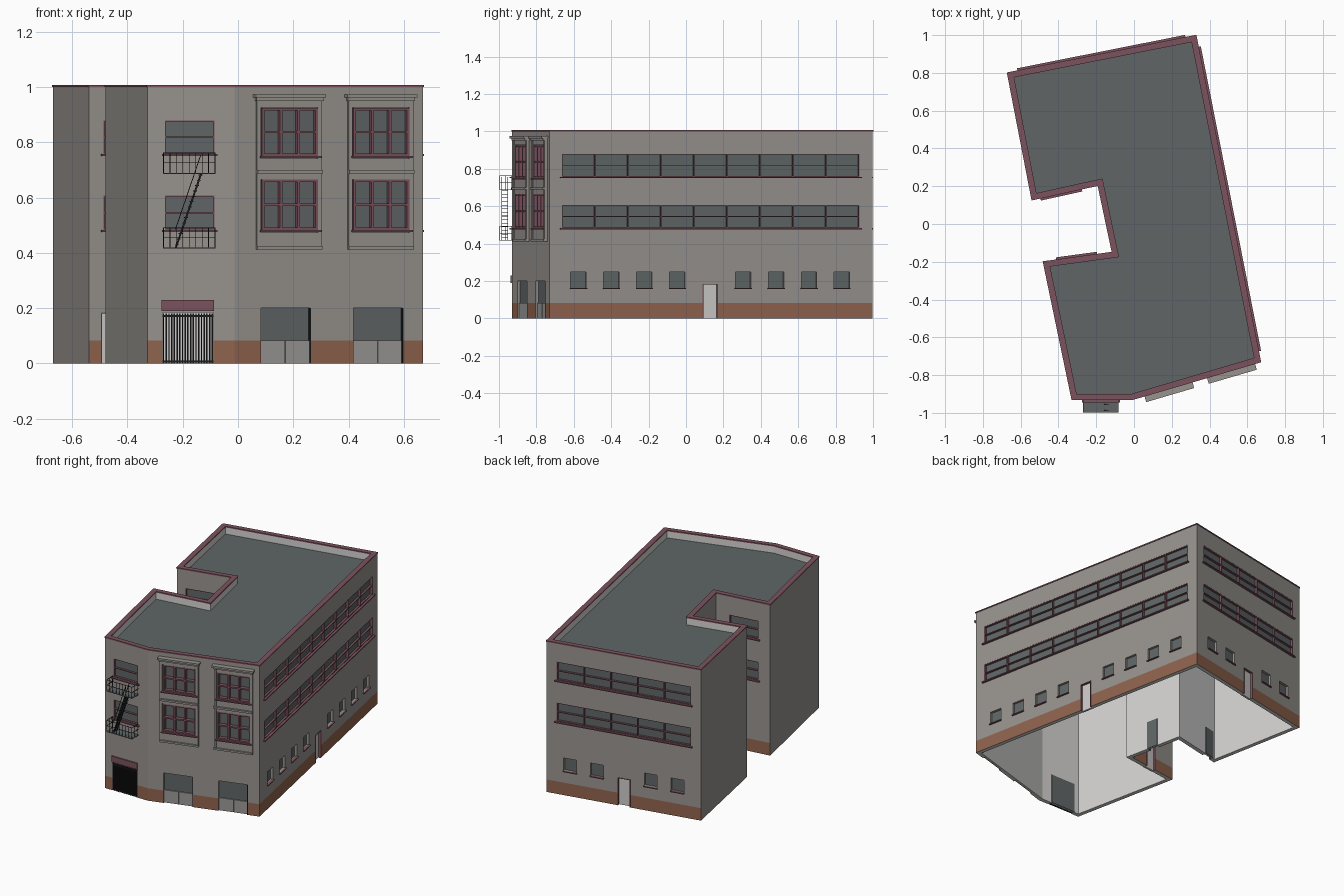
import bpy, bmesh
from mathutils import Vector

cube = bpy.data.objects.get("Cube")
if cube:
    bpy.data.objects.remove(cube, do_unlink=True)

# Palette
PALETTE = [("wall_taupe", (0.31, 0.29, 0.27)), ("brick_band", (0.28, 0.125, 0.075)),
           ("interior_white", (0.66, 0.65, 0.64)), ("slate_glass", (0.115, 0.13, 0.132)),
           ("door_grey", (0.6, 0.59, 0.58)), ("maroon_trim", (0.2, 0.085, 0.11)),
           ("black_iron", (0.012, 0.013, 0.015)), ("panel_grey", (0.32, 0.315, 0.31))]
MATS = []
for label, rgb in PALETTE:
    m = bpy.data.materials.new(label)
    m.use_nodes = True
    m.diffuse_color = (*rgb, 1)
    bsdf = next(n for n in m.node_tree.nodes if n.type == 'BSDF_PRINCIPLED')
    bsdf.inputs["Base Color"].default_value = (*rgb, 1)
    bsdf.inputs["Roughness"].default_value = 0.8
    MATS.append(m)
WALL, BRICK, INSIDE, GLASS, DOOR, TRIM, IRON, PANEL = range(len(MATS))

# Footprint, counter-clockwise from the back corner on the -x side
PLAN = [Vector(p) for p in [(-.67, .8), (-.54, .128), (-.19, .205), (-.115, -.15), (-.48, -.2),
                            (-.328, -.93), (-.012, -.93), (.67, -.73), (.328, .998)]]
N = len(PLAN)
NOTCH_BACK, NOTCH_END, NOTCH_FRONT, FRONT, BAY, LONG, REAR = 1, 2, 3, 5, 6, 7, 8
TOP, BAND, THICK = 1.0, 0.083, 0.027


def frame(i):
    p, q = PLAN[i], PLAN[(i + 1) % N]
    d = (q - p).normalized()
    return p, d, Vector((d.y, -d.x))


def offset(t):
    out = []
    for i in range(N):
        a, b = frame(i - 1 if i else N - 1)[2], frame(i)[2]
        out.append(PLAN[i] + (a + b) * (t / (1 + a.dot(b))))
    return out


def finish(name, bm, mats):
    bmesh.ops.recalc_face_normals(bm, faces=bm.faces)
    me = bpy.data.meshes.new(name)
    bm.to_mesh(me)
    bm.free()
    for k in mats:
        me.materials.append(MATS[k])
    ob = bpy.data.objects.new(name, me)
    bpy.context.scene.collection.objects.link(ob)
    return ob


def ring(name, outer, inner, levels, mats, rule):
    """Closed band between two outlines; rule(wall, level, side) picks the colour."""
    bm = bmesh.new()
    o = [[bm.verts.new((*p, z)) for p in outer] for z in levels]
    n = [[bm.verts.new((*p, z)) for p in inner] for z in (levels[0], levels[-1])]

    def quad(a, b, i, mat):
        j = (i + 1) % N
        bm.faces.new((a[i], a[j], b[j], b[i])).material_index = mat
    for i in range(N):
        for k in range(len(levels) - 1):
            quad(o[k], o[k + 1], i, rule(i, k, "out"))
        quad(n[0], n[1], i, rule(i, 0, "in"))
        quad(o[0], n[0], i, rule(i, 0, "in"))
        quad(o[-1], n[1], i, rule(i, 0, "in"))
    return finish(name, bm, mats)


# Boxes are placed along a wall (u), up (z) and outward (n), gathered per part
PARTS = {}


def box(part, mat, wall, u0, u1, z0, z1, n0, n1, lean=0, back=None):
    bm = PARTS.setdefault(part, (bmesh.new(), mat))[0]
    p, d, out = frame(wall)
    v = [bm.verts.new((*(p + d * (u + (lean if z == z1 else 0)) + out * n), z))
         for n in (n0, n1) for z in (z0, z1) for u in (u0, u1)]
    for k, f in enumerate([(0, 1, 3, 2), (4, 5, 7, 6), (0, 1, 5, 4),
                           (2, 3, 7, 6), (0, 2, 6, 4), (1, 3, 7, 5)]):
        face = bm.faces.new([v[x] for x in f])
        face.material_index = back if back is not None and k == 0 else 0


def recess(wall, u0, u1, z0, z1, back):
    box("recess_cutter", WALL, wall, u0, u1, z0, z1, -.016, .05, back=back)


def window(part, wall, u0, u1, z0, z1, cols=1, rows=1, bar=.005, lift=0):
    """Recessed glass with glazing bars and a sill."""
    recess(wall, u0, u1, z0, z1, GLASS)
    for c in range(cols + 1):
        u = u0 + (u1 - u0 - bar) * c / cols
        box(part, TRIM, wall, u, u + bar, z0, z1, -.015, lift)
    for r in range(rows + 1):
        z = z0 + (z1 - z0 - bar) * r / rows
        box(part, TRIM, wall, u0, u1, z, z + bar, -.015, lift - .001)
    box(part + "_sills", TRIM, wall, u0 - .01, u1 + .01, z0 - .007, z0, -.01, lift + .014)


def small_window(wall, u):
    recess(wall, u - .042, u + .042, .163, .247, GLASS)
    box("small_window_sills", TRIM, wall, u - .046, u + .046, .157, .163, -.01, .01)


def door(wall, u0, u1):
    recess(wall, u0, u1, -.02, .185, DOOR)
    box("inner_doors", GLASS, wall, u0, u1, .001, .19, -THICK - .004, -THICK + .002)
    for u in (u0, u1 - .004):
        box("door_frames", TRIM, wall, u, u + .004, 0, .185, -.014, .002)
    box("door_frames", TRIM, wall, u0, u1, .181, .185, -.014, .002)


FLOORS = ((.483, .607), (.757, .88))

# Shell, coping and roof
shell = ring("walls", PLAN, offset(-THICK), (0, BAND, TOP), range(len(MATS)),
             lambda i, k, s: INSIDE if s == "in" else BRICK if k == 0 and i not in (0, 4) else WALL)
ring("roof_coping", offset(.003), offset(-THICK - .003), (TOP, TOP + .008), [TRIM], lambda *a: 0)
bm = bmesh.new()
base = bm.faces.new([bm.verts.new((*p, .935)) for p in offset(-THICK + .002)])
base.material_index = 1
lid = bmesh.ops.extrude_face_region(bm, geom=[base], use_keep_orig=True)["geom"]
for g in lid:
    if isinstance(g, bmesh.types.BMVert):
        g.co.z += .02
    elif isinstance(g, bmesh.types.BMFace):
        g.material_index = 0
finish("roof", bm, [GLASS, INSIDE])

# Long side and rear: ribbon windows, small windows and a door
for z0, z1 in FLOORS:
    window("ribbon_windows", LONG, .067, 1.69, z0, z1, 9, 2)
    window("rear_windows", REAR, .066, .953, z0, z1, 5, 2)
    window("notch_windows", NOTCH_BACK, .055, .26, z0, z1, 1, 2)
    window("notch_windows", NOTCH_FRONT, .09, .29, z0, z1, 1, 2)
    window("front_windows", FRONT, .063, .243, z0, z1, 1, 2)
for k in range(9):
    if k != 4:
        small_window(LONG, .158 + .1795 * k)
for k in range(5):
    if k != 2:
        small_window(REAR, .155 + .177 * k)
door(LONG, .835, .917)
door(REAR, .468, .552)
door(NOTCH_BACK, .045, .12)
door(NOTCH_END, .145, .225)
door(NOTCH_FRONT, .13, .21)

# Front bays: stone surround, large windows and garage doors
for s in (0, .345):
    a, b = .08 + s, .325 + s
    for z0, z1 in ((.482, .665), (.75, .925)):
        window("bay_windows", BAY, a + .02, b - .015, z0, z1, 3, 2, .009, .012)
    for u in (a, b - .015):
        box("bay_surrounds", WALL, BAY, u, u + .015, .425, .95, -.005, .016)
    for z0, z1 in ((.425, .474), (.666, .742), (.926, .96)):
        box("bay_surrounds", WALL, BAY, a, b, z0, z1, -.005, .013)
    for z, grow, n in ((.412, 0, .022), (.688, 0, .026), (.95, .004, .024), (.962, .01, .034)):
        box("bay_mouldings", WALL, BAY, a - grow, b + grow, z, z + .012, -.005, n)
    g0, g1 = .1 + s * 1.01, .288 + s * 1.01
    recess(BAY, g0, g1, -.02, .2, GLASS)
    mid = (g0 + g1) / 2
    for u0, u1 in ((g0, mid - .001), (mid + .001, g1)):
        box("garage_panels", PANEL, BAY, u0, u1, 0, BAND, -.017, -.009)
    box("garage_jambs", IRON, BAY, g1 - .004, g1, 0, .2, -.017, .001)

# Barred gate and its sign board
recess(FRONT, .055, .24, -.02, .185, DOOR)
box("gate_back", GLASS, FRONT, .055, .24, .001, .2, -THICK - .004, -THICK + .002)
for k in range(19):
    u = .056 + .0098 * k
    box("gate_bars", IRON, FRONT, u, u + .005, 0, .18, -.008, -.001)
for z in (.004, .168):
    box("gate_bars", IRON, FRONT, .055, .24, z, z + .007, -.009, 0)
box("sign_board", TRIM, FRONT, .052, .241, .19, .23, -.002, .008)

# Fire escape: two balconies joined by a stair
W, U0, U1, OUT = .0025, .057, .246, .068
for z in (.415, .685):
    box("balcony_floors", GLASS, FRONT, U0, U1, z, z + .005, 0, OUT)
    for rail in (z + .04, z + .075):
        box("balcony_rails", IRON, FRONT, U0, U1, rail, rail + W, OUT - W, OUT)
        for u in (U0, U1 - W):
            box("balcony_rails", IRON, FRONT, u, u + W, rail, rail + W, 0, OUT)
    for k in range(9):
        u = U0 + (U1 - U0 - W) * k / 8
        box("balcony_rails", IRON, FRONT, u, u + W, z, z + .077, OUT - W, OUT)
    for u in (U0, U1 - W):
        for n in (.003, .034):
            box("balcony_rails", IRON, FRONT, u, u + W, z, z + .077, n, n + W)
for n in (.022, .054):
    box("stair_stringers", IRON, FRONT, .1, .107, .42, .69, n, n + .003, lean=.092)
    box("stair_stringers", IRON, FRONT, .1, .103, .485, .755, n, n + .003, lean=.092)
for k in range(14):
    u, z = .1 + .0066 * k, .43 + .0193 * k
    box("stair_treads", IRON, FRONT, u, u + .014, z, z + .003, .022, .057)

# Build the gathered parts, then cut the recesses into the walls
for part, (bm, mat) in PARTS.items():
    finish(part, bm, range(len(MATS)) if part == "recess_cutter" else [mat])
cutter = bpy.data.objects["recess_cutter"]
cutter.hide_render = True
mod = shell.modifiers.new("recesses", 'BOOLEAN')
mod.operation, mod.solver, mod.object = 'DIFFERENCE', 'EXACT', cutter
bpy.context.view_layer.objects.active = shell
bpy.ops.object.modifier_apply(modifier=mod.name)
bpy.data.objects.remove(cutter, do_unlink=True)
